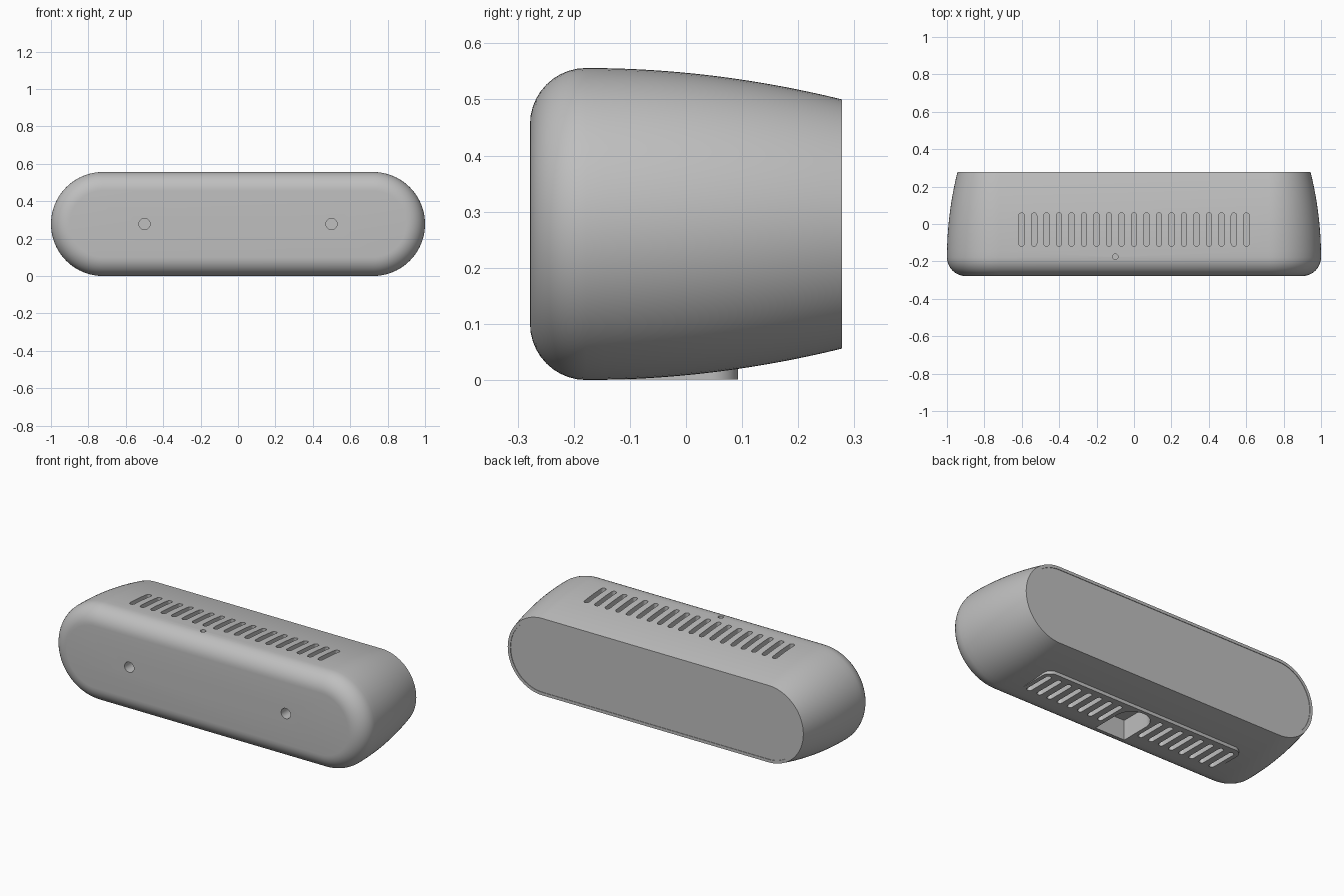
import bpy, bmesh
from math import sin, cos, pi
from mathutils import Matrix, Vector

cube = bpy.data.objects.get("Cube")
if cube:
    bpy.data.objects.remove(cube, do_unlink=True)

MID = 0.278      # half height, half depth and largest end radius
STRAIGHT = 0.722  # half length between the end centres

grey = bpy.data.materials.new("light_grey")
grey.use_nodes = True
grey.diffuse_color = (0.52, 0.52, 0.52, 1)
grey.node_tree.nodes["Principled BSDF"].inputs["Base Color"].default_value = (0.52, 0.52, 0.52, 1)


def finish(name, bm):
    bmesh.ops.recalc_face_normals(bm, faces=bm.faces)
    mesh = bpy.data.meshes.new(name)
    bm.to_mesh(mesh)
    bm.free()
    obj = bpy.data.objects.new(name, mesh)
    bpy.context.collection.objects.link(obj)
    mesh.materials.append(grey)
    return obj


def arc(cx, cy, r, start, end, n):
    return [(cx + r * cos(start + (end - start) * i / n),
             cy + r * sin(start + (end - start) * i / n)) for i in range(n + 1)]


def loft(bm, rings):
    loops = [[bm.verts.new(p) for p in ring] for ring in rings]
    for a, b in zip(loops, loops[1:]):
        for i in range(len(a)):
            j = (i + 1) % len(a)
            bm.faces.new((a[i], a[j], b[j], b[i]))
    bm.faces.new(loops[0])
    bm.faces.new(loops[-1][::-1])


def prism(bm, outline, low, high):
    loft(bm, [[(x, y, z) for x, y in outline] for z in (low, high)])


def pill_ring(inset, y):
    r = MID - inset
    pts = arc(STRAIGHT, MID, r, -pi / 2, pi / 2, 40) + arc(-STRAIGHT, MID, r, pi / 2, 3 * pi / 2, 40)
    return [(x, y, z) for x, z in pts]


def boolean(obj, other, operation):
    mod = obj.modifiers.new(operation, 'BOOLEAN')
    mod.object, mod.operation, mod.solver = other, operation, 'EXACT'
    bpy.context.view_layer.objects.active = obj
    bpy.ops.object.modifier_apply(modifier=mod.name)
    bpy.data.objects.remove(other, do_unlink=True)


# Body: pill section, rounded front edge, sides tapering toward the back
rings = [pill_ring(r_in, y) for r_in, y in
         [(0.1 * (1 - sin(a)), -0.178 - 0.1 * cos(a)) for a in [pi / 2 * i / 10 for i in range(11)]]]
for i in range(1, 15):
    t = i / 14
    rings.append(pill_ring(0.056 * t * t, -0.178 + 0.456 * t))
# Back panel set slightly inside the rim
rings += [pill_ring(0.073, MID), pill_ring(0.073, MID - 0.003)]
bm = bmesh.new()
loft(bm, rings)
body = finish("speaker_body", bm)

# Flat base platform with rounded back corners
bm = bmesh.new()
outline = [(-0.64, -0.17), (0.64, -0.17)]
outline += arc(0.59, 0.043, 0.05, 0, pi / 2, 8) + arc(-0.59, 0.043, 0.05, pi / 2, pi, 8)
prism(bm, outline, 0.001, 0.06)
boolean(body, finish("base_platform", bm), 'UNION')

# Cutters: vent slots above and below, stand socket, pin hole, screw holes
bm = bmesh.new()
for i in range(19):
    x = (i - 9) * 0.0668
    slot = arc(x, 0.045, 0.0145, 0, pi, 8) + arc(x, -0.105, 0.0145, pi, 2 * pi, 8)
    prism(bm, slot, 0.49, 0.6)
    if abs(x) > 0.13:
        prism(bm, slot, -0.05, 0.06)
socket = [(-0.095, -0.19), (0.095, -0.19)] + arc(0, -0.02, 0.095, 0, pi, 24)
prism(bm, socket, -0.05, 0.115)
prism(bm, arc(-0.1, -0.175, 0.015, 0, 2 * pi * 19 / 20, 19), 0.5, 0.6)
for x in (-0.5, 0.5):
    hole = arc(x, MID, 0.03, 0, 2 * pi * 23 / 24, 23)
    loft(bm, [[(px, y, pz) for px, pz in hole] for y in (-0.32, -0.2)])
boolean(body, finish("hole_cutter", bm), 'DIFFERENCE')

# Smooth shading with crisp edges
bpy.ops.object.select_all(action='DESELECT')
body.select_set(True)
bpy.context.view_layer.objects.active = body
bpy.ops.object.shade_smooth_by_angle(angle=pi / 6)
